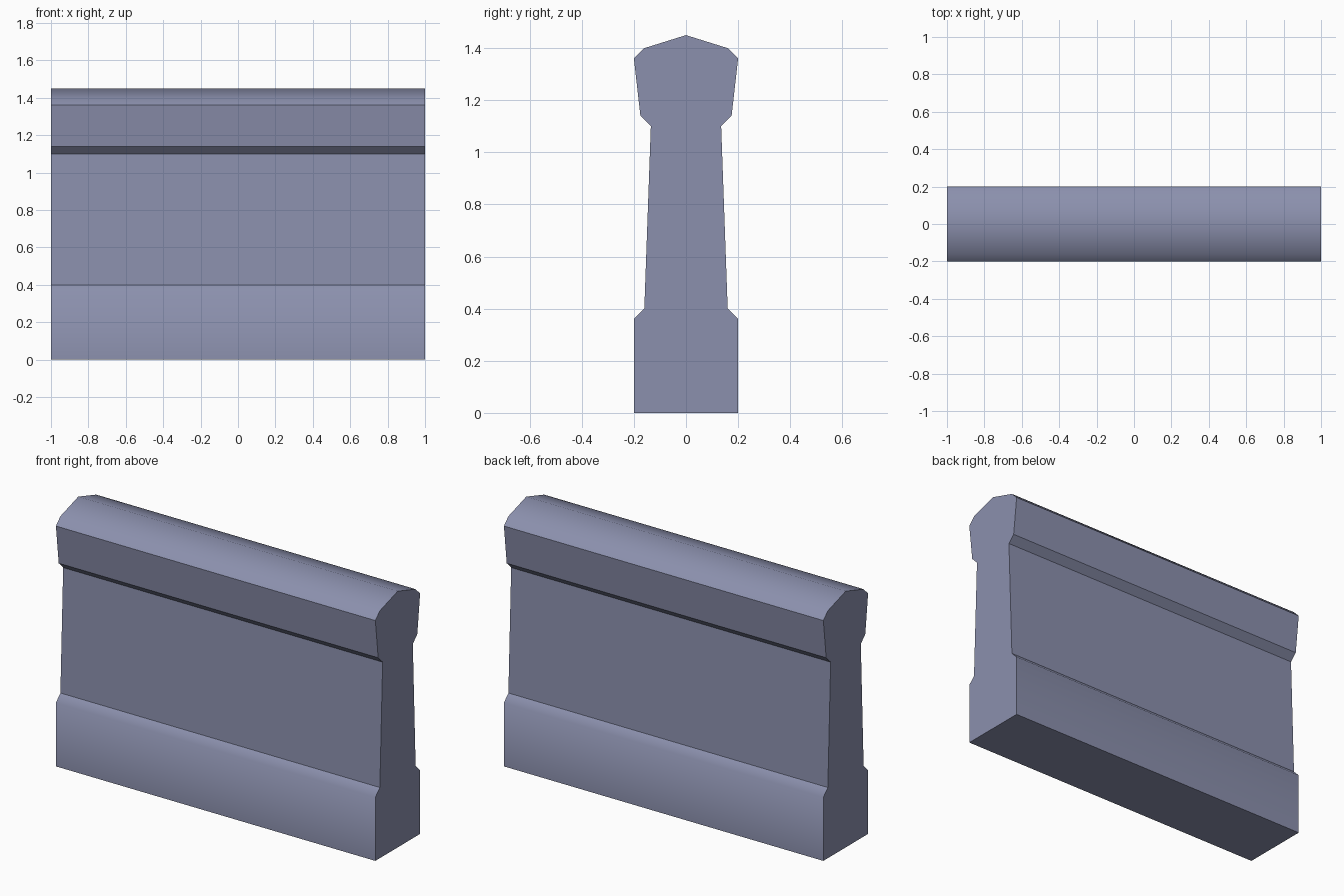
import bpy
import bmesh

if "Cube" in bpy.data.objects:
    bpy.data.objects.remove(bpy.data.objects["Cube"])

# Half cross-section of the barrier (y, z), from the ground to the ridge
HALF = [(0.20, 0.0), (0.20, 0.36), (0.16, 0.40), (0.135, 1.10),
        (0.175, 1.14), (0.20, 1.36), (0.16, 1.40), (0.0, 1.45)]
SMOOTH_HEIGHTS = (0.36, 1.40, 1.45)   # rounded bends; all others stay crisp
LENGTH = 2.0

# Mirror the half profile into a closed outline
outline = HALF + [(-y, z) for y, z in reversed(HALF[:-1])]

# Extrude the outline along x
bm = bmesh.new()
end = bm.faces.new([bm.verts.new((-LENGTH / 2, y, z)) for y, z in outline])
ext = bmesh.ops.extrude_face_region(bm, geom=[end], use_keep_orig=True)
new_verts = [g for g in ext["geom"] if isinstance(g, bmesh.types.BMVert)]
bmesh.ops.translate(bm, verts=new_verts, vec=(LENGTH, 0, 0))
bmesh.ops.recalc_face_normals(bm, faces=bm.faces)

# Smooth shading only across the rounded bends that run lengthwise
for face in bm.faces:
    face.smooth = True
for edge in bm.edges:
    a, b = edge.verts
    lengthwise = abs(a.co.x - b.co.x) > 1.0
    rounded = any(abs(a.co.z - h) < 0.001 for h in SMOOTH_HEIGHTS)
    edge.smooth = lengthwise and rounded

mesh = bpy.data.meshes.new("wall_segment")
bm.to_mesh(mesh)
bm.free()

# Single blue-grey stone colour
stone = bpy.data.materials.new("blue_grey_stone")
stone.diffuse_color = (0.26, 0.28, 0.42, 1.0)
stone.use_nodes = True
stone.node_tree.nodes["Principled BSDF"].inputs["Base Color"].default_value = stone.diffuse_color
mesh.materials.append(stone)

wall = bpy.data.objects.new("wall_segment", mesh)
bpy.context.collection.objects.link(wall)
